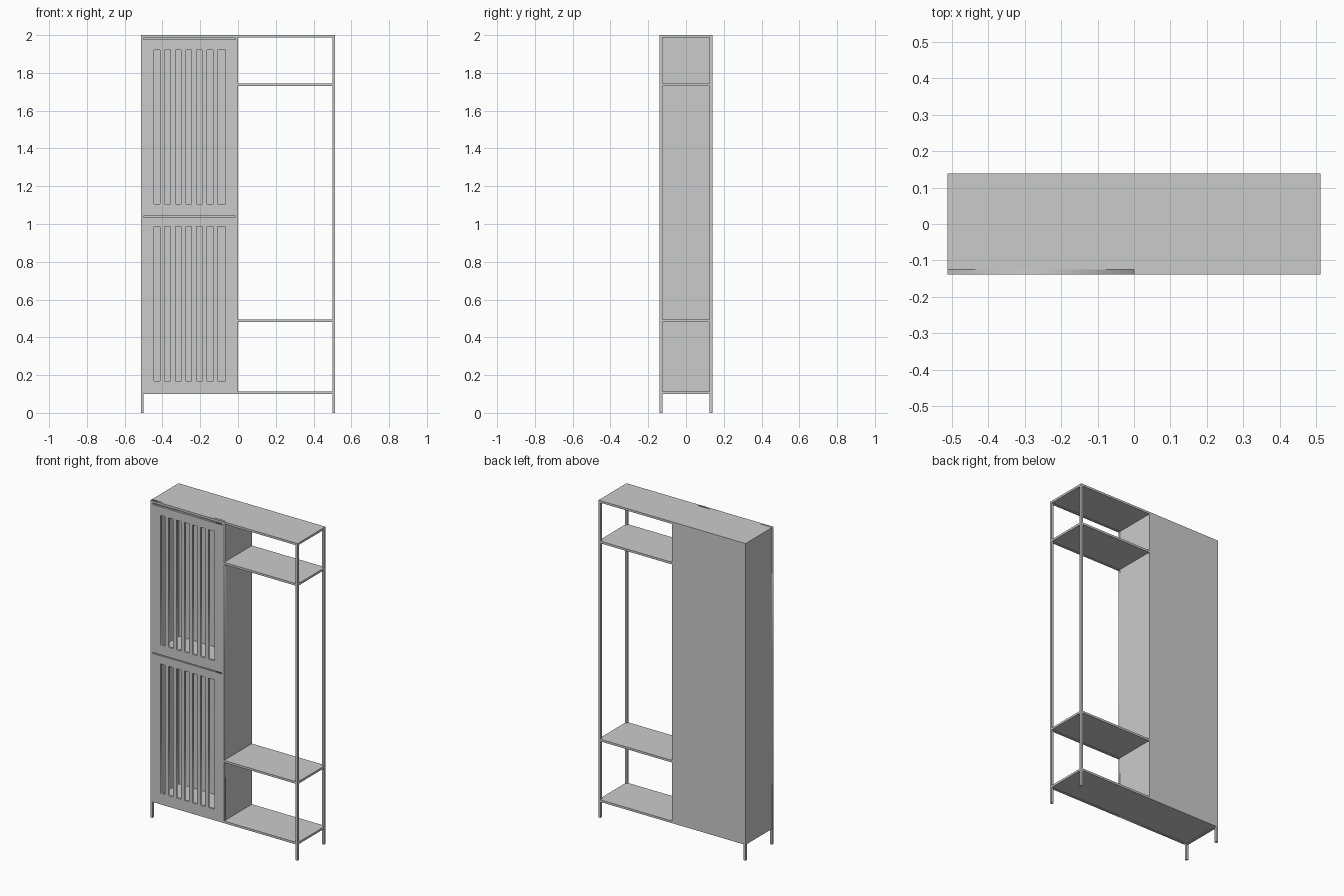
import bpy

if "Cube" in bpy.data.objects:
    bpy.data.objects.remove(bpy.data.objects["Cube"])

W, D, H = 0.5125, 0.139, 2.0     # half width, half depth, height
T = 0.0135                       # tube and board thickness
Z0 = 0.10                        # underside of the carcass


def box(name, x0, x1, y0, y1, z0, z1):
    v = [(x, y, z) for x in (x0, x1) for y in (y0, y1) for z in (z0, z1)]
    f = [(0, 1, 3, 2), (4, 6, 7, 5), (0, 4, 5, 1), (2, 3, 7, 6), (0, 2, 6, 4), (1, 5, 7, 3)]
    me = bpy.data.meshes.new(name)
    me.from_pydata(v, [], f)
    ob = bpy.data.objects.new(name, me)
    bpy.context.collection.objects.link(ob)
    return ob


def pierced_panel(name, outer, holes, y, thick):
    """Flat upright panel with rectangular openings, made from a filled curve."""
    cu = bpy.data.curves.new(name, 'CURVE')
    cu.dimensions = '2D'
    cu.fill_mode = 'BOTH'
    cu.extrude = thick / 2
    for x0, x1, z0, z1 in [outer] + holes:
        s = cu.splines.new('POLY')
        s.points.add(3)
        for p, (x, z) in zip(s.points, [(x0, z0), (x1, z0), (x1, z1), (x0, z1)]):
            p.co = (x, z, 0, 1)
        s.use_cyclic_u = True
    ob = bpy.data.objects.new(name, cu)
    bpy.context.collection.objects.link(ob)
    ob.rotation_euler = (1.5707963, 0, 0)
    ob.location.y = y
    bpy.context.view_layer.objects.active = ob
    ob.select_set(True)
    bpy.ops.object.convert(target='MESH')
    bpy.context.object.name = name
    bpy.context.object.select_set(False)


# Posts on the open side, short legs under the cabinet
for side, y0 in (("front", -D), ("back", D - T)):
    box(side + "_post", W - T, W, y0, y0 + T, 0, H - T)
    box(side + "_leg", -W, -W + T, y0, y0 + T, 0, Z0)

# Open shelves: tube frame with a thin board lying in it
for name, z in (("lower_shelf", 0.482), ("upper_shelf", 1.731)):
    box(name + "_front_rail", 0, W - T, -D, -D + T, z, z + T)
    box(name + "_back_rail", 0, W - T, D - T, D, z, z + T)
    box(name + "_side_rail", W - T, W, -D + T, D - T, z, z + T)
    box(name + "_board", 0, W - T, -D + T, D - T, z + 0.003, z + T)

# Bottom and top: same frame across the full width
for name, z, x1 in (("bottom", Z0, W - T), ("top", H - T, W)):
    box(name + "_front_rail", 0, x1, -D, -D + T, z, z + T)
    box(name + "_back_rail", 0, x1, D - T, D, z, z + T)
    box(name + "_side_rail", W - T, W, -D + T, D - T, z, z + T)
    box(name + "_board", -W + T, W - T, -D + T, D - T, z + 0.003, z + T)

# Cabinet carcass
box("cabinet_outer_side", -W, -W + T, -D + T, D - T, Z0, H)
box("cabinet_inner_side", -T, 0, -D + T, D - T, Z0 + T, H - T)
box("cabinet_back", -W, 0, D - T, D, Z0, H)
box("cabinet_middle_shelf", -W + T, -T, -D + T, D - T, 1.03, 1.044)

# Cabinet front: two slotted doors with narrow gaps above them
holes = [(-W + T, -T, 1.976, 1.986), (-W + T, -T, 1.037, 1.043)]
for z0, z1 in ((0.17, 0.986), (1.106, 1.922)):
    for i in range(7):
        x = -0.444 + i * 0.056
        holes.append((x, x + (0.042 if i == 6 else 0.031), z0, z1))
pierced_panel("slotted_doors", (-W, 0, Z0, H), holes, -D + T / 2, T)
